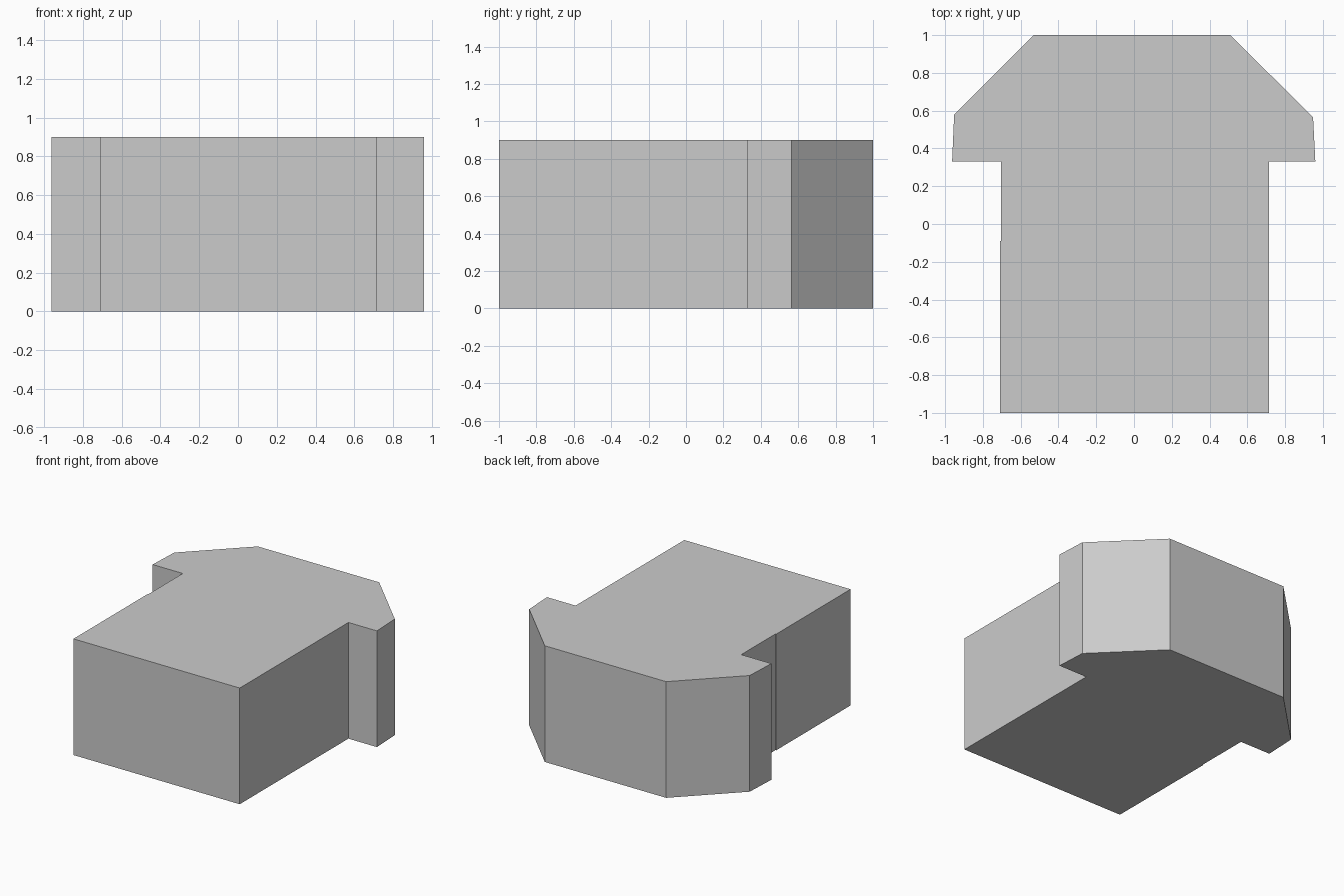
import bpy
import bmesh

cube = bpy.data.objects.get("Cube")
if cube:
    bpy.data.objects.remove(cube, do_unlink=True)

HEIGHT = 0.9

# Single flat grey
grey = bpy.data.materials.new("light_grey")
grey.use_nodes = True
colour = (0.6, 0.6, 0.6, 1)
grey.diffuse_color = colour
grey.node_tree.nodes["Principled BSDF"].inputs["Base Color"].default_value = colour

# Floor outline, counter-clockwise from the front left corner
outline = [
    (-0.71, -1), (0.715, -1),                             # front wall
    (0.715, 0.33), (0.96, 0.33), (0.948, 0.565),          # +x shoulder
    (0.51, 1), (-0.53, 1),                                # back wall
    (-0.952, 0.58), (-0.963, 0.33), (-0.704, 0.33),       # -x shoulder
    (-0.704, -0.09), (-0.71, -0.09),                      # small step in the side wall
]

# Extrude the outline into a solid block
bm = bmesh.new()
base = bm.faces.new([bm.verts.new((x, y, 0)) for x, y in outline])
top = bmesh.ops.extrude_face_region(bm, geom=[base], use_keep_orig=True)["geom"]
bmesh.ops.translate(bm, vec=(0, 0, HEIGHT),
                    verts=[v for v in top if isinstance(v, bmesh.types.BMVert)])
bmesh.ops.recalc_face_normals(bm, faces=bm.faces)

mesh = bpy.data.meshes.new("building_block")
bm.to_mesh(mesh)
bm.free()
mesh.materials.append(grey)
block = bpy.data.objects.new("building_block", mesh)
bpy.context.collection.objects.link(block)
